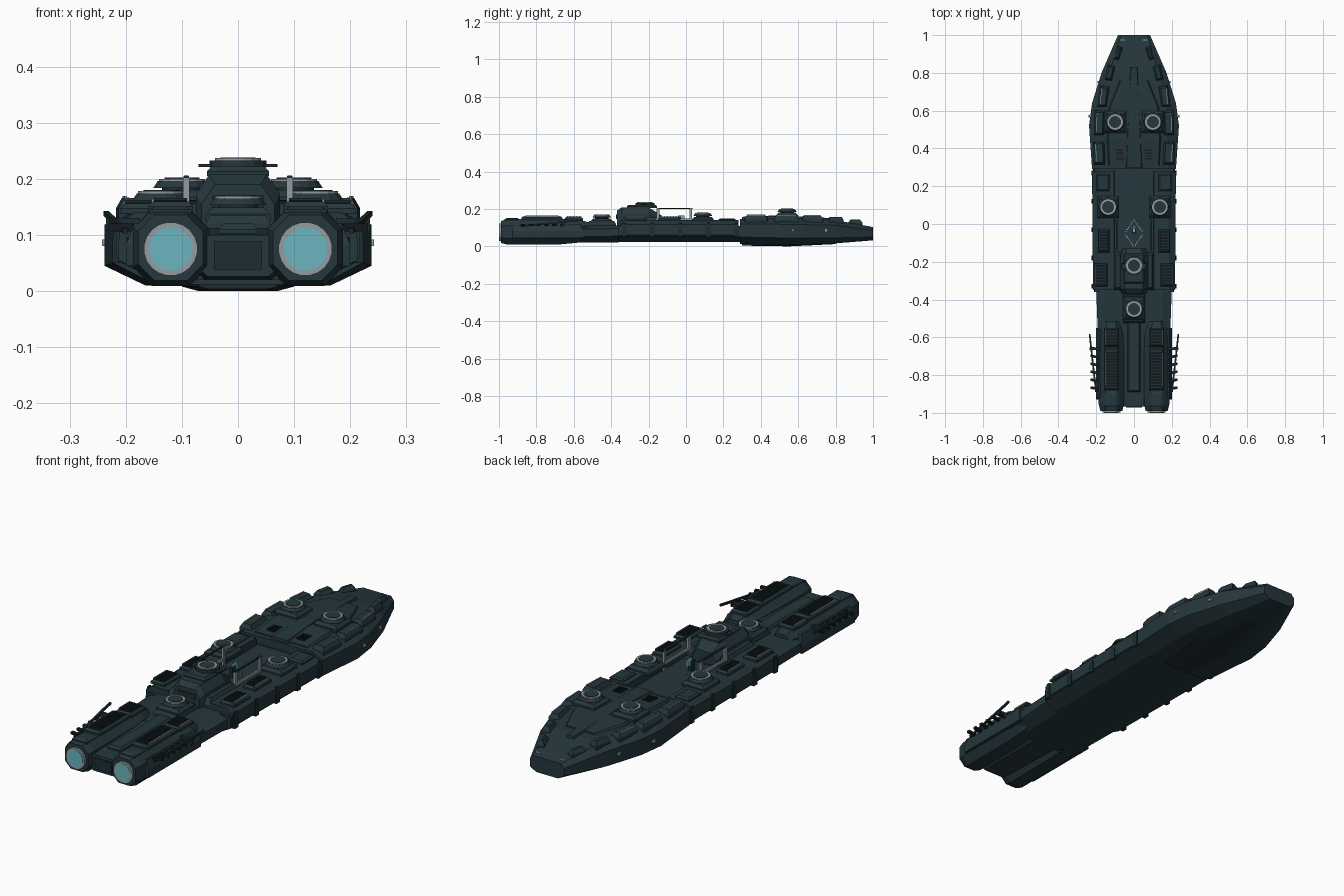
import bpy, bmesh, math
from mathutils import Matrix, Vector

def material(name, rgb):
    m = bpy.data.materials.new(name)
    m.diffuse_color = (*rgb, 1)
    return m

HULL = material("dark teal hull", (0.018, 0.038, 0.046))
DARK = material("dark recess", (0.007, 0.011, 0.013))
TRIM = material("shadow teal trim", (0.012, 0.026, 0.031))
GREY = material("light grey metal", (0.30, 0.33, 0.35))
CYAN = material("cyan glow", (0.15, 0.46, 0.53))

def finish(name, bm, mat):
    bmesh.ops.recalc_face_normals(bm, faces=bm.faces[:])
    me = bpy.data.meshes.new(name)
    bm.to_mesh(me)
    bm.free()
    me.materials.append(mat)
    ob = bpy.data.objects.new(name, me)
    bpy.context.collection.objects.link(ob)
    return ob

def loft(name, rings, mat=HULL):
    """Skin a list of closed rings of 3D points."""
    bm = bmesh.new()
    vs = [[bm.verts.new(p) for p in r] for r in rings]
    n = len(rings[0])
    for a, b in zip(vs, vs[1:]):
        for i in range(n):
            bm.faces.new((a[i], a[(i + 1) % n], b[(i + 1) % n], b[i]))
    bm.faces.new(vs[0])
    bm.faces.new(vs[-1])
    return finish(name, bm, mat)

def hull(name, stations, mat=HULL):
    """Symmetric hull; station = y, bottom half width, bottom z, side half width, side z low, side z high, deck half width, deck z."""
    rings = []
    for y, wb, zb, w, z1, z2, wt, zt in stations:
        half = [(wb, zb), (w, z1), (w, z2), (wt, zt)]
        rings.append([(x, y, z) for x, z in half] + [(-x, y, z) for x, z in reversed(half)])
    return loft(name, rings, mat)

def box(name, x, y, z, sx, sy, h, inset=0.0, rot=0.0, mat=HULL, tilt=0.0):
    """Box standing on z whose top is inset; rot turns about z, tilt about x."""
    rings = []
    m = Matrix.Translation((x, y, z)) @ Matrix.Rotation(rot, 4, 'Z') @ Matrix.Rotation(tilt, 4, 'X')
    for k, i in ((0, 0), (h * 0.5, 0), (h, inset)):
        a, b = sx / 2 - i, sy / 2 - i
        rings.append([m @ Vector(p) for p in ((a, b, k), (-a, b, k), (-a, -b, k), (a, -b, k))])
    return loft(name, rings, mat)

def disc(name, x, y, z, r, h, mat, n=16, axis='Z', r2=None):
    bm = bmesh.new()
    bmesh.ops.create_cone(bm, cap_ends=True, segments=n, radius1=r, radius2=r if r2 is None else r2, depth=h)
    m = Matrix.Rotation(math.pi / n, 4, 'Z')
    if axis == 'Y':
        m = Matrix.Rotation(math.pi / 2, 4, 'X') @ m
        off = (x, y, z)
    else:
        off = (x, y, z + h / 2)
    bmesh.ops.transform(bm, matrix=Matrix.Translation(off) @ m, verts=bm.verts[:])
    return finish(name, bm, mat)

def turret(name, x, y, z):
    """Low round turret with a light ring on top."""
    box(name + "_plinth", x, y, z - 0.02, 0.115, 0.115, 0.024, 0.012)
    disc(name + "_neck", x, y, z, 0.036, 0.012, TRIM)
    disc(name + "_body", x, y, z + 0.008, 0.052, 0.012, HULL, r2=0.044)
    disc(name + "_ring", x, y, z + 0.02, 0.042, 0.004, GREY)
    disc(name + "_cap", x, y, z + 0.02, 0.032, 0.006, HULL)

def vent(name, x, y, z, sx, sy, n):
    """Raised pad carrying a dark grille of slats."""
    box(name + "_pad", x, y, z, sx, sy, 0.018, 0.008)
    box(name + "_grille", x, y, z + 0.016, sx * 0.72, sy * 0.85, 0.004, mat=DARK)
    for i in range(n):
        yy = y + sy * 0.8 * ((i + 0.5) / n - 0.5)
        box(name + "_slat", x, yy, z + 0.018, sx * 0.72, sy * 0.3 / n, 0.006, mat=TRIM)
    s = 1 if x > 0 else -1
    box(name + "_strip", x + s * sx * 0.4, y, z + 0.016, 0.004, sy * 0.8, 0.006, mat=GREY)

# Main hull: bow, waist and stern
hull("bow_hull", [
    (0.29, .15, .012, .222, .05, .12, .18, .145),
    (0.52, .165, .01, .238, .045, .118, .175, .152),
    (0.64, .155, .01, .222, .045, .116, .165, .150),
    (0.80, .115, .016, .172, .045, .113, .13, .140),
    (1.00, .055, .032, .085, .05, .085, .07, .103)])
hull("keel_plate", [
    (0.30, .055, .004, .07, .008, .012, .07, .02),
    (0.55, .07, .0, .10, .008, .012, .10, .02),
    (0.80, .03, .012, .05, .016, .02, .05, .03)], TRIM)
hull("mid_hull", [
    (-0.36, .15, .022, .213, .055, .09, .21, .11),
    (0.30, .15, .022, .218, .055, .09, .21, .11)])
hull("waist_hull", [
    (-0.62, .13, .02, .19, .05, .09, .16, .108),
    (-0.35, .14, .022, .20, .055, .095, .15, .113)])
hull("stern_core", [
    (-0.965, .055, .026, .07, .04, .085, .055, .10),
    (-0.60, .06, .02, .08, .04, .09, .06, .112)])
box("stern_panel", 0, -0.968, 0.038, 0.085, 0.006, 0.05, mat=TRIM)
box("stern_spine", 0, -0.68, 0.10, 0.07, 0.42, 0.02, 0.008)

# Bow deck: tapering spine and raised shoulder deck
loft("bow_spine", [[(w, y, z - .03), (w * .7, y, z), (-w * .7, y, z), (-w, y, z - .03)]
                   for y, w, z in ((.30, .055, .158), (.5, .045, .166), (.83, .022, .148))])
loft("bow_deck", [[(w, y, z - .03), (w - .02, y, z), (.02 - w, y, z), (-w, y, z - .03)]
                  for y, w, z in ((.31, .15, .152), (.45, .155, .162), (.62, .145, .160), (.76, .09, .150))])
turret("stern_turret", 0, -0.45, 0.145)
box("stern_turret_base", 0, -0.45, 0.105, 0.115, 0.15, 0.03, 0.008)

# Command tower stepping up to the top turret
loft("bridge_tower", [[(w, y, .105), (w, y, zt - .035), (w - .024, y, zt), (.024 - w, y, zt), (-w, y, zt - .035), (-w, y, .105)]
                      for y, w, zt in ((-.37, .065, .19), (-.345, .075, .208), (-.20, .075, .208), (-.13, .062, .165))])
box("bridge_roof", 0, -0.235, 0.205, 0.11, 0.16, 0.017, 0.008)
box("bridge_wing", 0, -0.225, 0.221, 0.14, 0.03, 0.005, mat=TRIM)
disc("top_turret_body", 0, -0.22, 0.22, 0.052, 0.013, HULL)
disc("top_turret_ring", 0, -0.22, 0.233, 0.042, 0.004, GREY)
disc("top_turret_cap", 0, -0.22, 0.233, 0.032, 0.005, HULL)
box("bridge_window", 0, -0.371, 0.145, 0.09, 0.006, 0.025, mat=TRIM)

# Landing court with dotted diamond and beacon
box("court_floor", 0, 0.08, 0.108, 0.19, 0.40, 0.005, mat=HULL)
for sx in (-1, 1):
    for sy in (-1, 1):
        for i in range(7):
            t = i / 7
            box("court_dot", sx * 0.05 * t, -0.05 + sy * 0.07 * (1 - t), 0.112, 0.006, 0.006, 0.004, mat=GREY)
box("beacon_post", 0, -0.04, 0.11, 0.016, 0.025, 0.05, mat=TRIM)
box("beacon_light", 0, -0.025, 0.14, 0.01, 0.036, 0.026, mat=CYAN)

# Shoulder pads along the bow: x, y, length, width, z, turn
PADS = ((.185, .375, .12, .06, .130, -.04), (.183, .535, .13, .055, .128, .03), (.162, .675, .11, .05, .128, .12),
        (.128, .80, .08, .04, .122, .22), (.085, .905, .07, .03, .108, .3))

for s in (-1, 1):
    # Side wall of the landing court
    loft("side_deck", [[(s * a, y, z) for a, z in ((.10, .09), (.105, .14), (.185, .14), (w, .118), (w, .06), (.17, .04))]
                       for y, w in ((-.35, .217), (.28, .222))])
    box("tower_flank", s * 0.085, -0.25, 0.10, 0.05, 0.20, 0.055, 0.015)
    for i in range(5):
        box("side_rib", s * 0.217, -0.33 + i * 0.15, 0.05, 0.014, 0.025, 0.075, 0.004, mat=TRIM)
    # Bow pads with light edge strips
    for i, (x, y, l, w, z, r) in enumerate(PADS):
        box("bow_pad", s * x, y, z, w, l, 0.036, 0.01, s * r)
        if i < 3:
            box("bow_pad_strip", s * (x + w * .28), y, z + 0.033, 0.005, l * .8, 0.006, 0, s * r, GREY)
    for x, y in ((.238, .57), (.19, .75)):
        box("side_lamp", s * x, y, 0.08, 0.008, 0.014, 0.012, mat=GREY)
    box("bow_lamp", s * 0.06, 0.975, 0.104, 0.025, 0.006, 0.005, mat=CYAN)
    for k in range(4):
        box("deck_slat", s * 0.075, 0.345 + k * 0.015, 0.151, 0.04, 0.007, 0.010, mat=DARK)
    # Turrets on bow and court walls
    turret("bow_turret", s * 0.10, 0.54, 0.176)
    turret("court_turret", s * 0.137, 0.09, 0.154)
    # Pads and vents on the middle deck
    vent("mid_vent", s * 0.175, -0.27, 0.138, 0.07, 0.12, 6)
    vent("court_vent", s * 0.16, -0.09, 0.138, 0.06, 0.12, 6)
    box("mid_pad", s * 0.165, 0.22, 0.138, 0.07, 0.09, 0.012, 0.008)
    # Crane beside the court
    box("crane_post", s * 0.092, 0.025, 0.11, 0.01, 0.012, 0.095, mat=GREY)
    box("crane_boom", s * 0.092, -0.06, 0.200, 0.008, 0.19, 0.006, mat=TRIM)
    box("crane_rail", s * 0.092, -0.07, 0.138, 0.008, 0.19, 0.01, mat=GREY)
    box("crane_foot", s * 0.092, -0.15, 0.138, 0.012, 0.016, 0.064, mat=GREY)

    # Engine pod with glowing nozzle
    rings = []
    for y, k, zc in ((-.99, .86, .077), (-.955, 1, .077), (-.68, 1, .078), (-.58, .92, .082), (-.515, .62, .085)):
        a, b, c = .067 * k, .068 * k, .034 * k
        rings.append([(s * .12 + px, y, zc + pz) for px, pz in
                      ((a, c), (c, b), (-c, b), (-a, c), (-a, -c), (-c, -b), (c, -b), (a, -c))])
    loft("engine_pod", rings)
    disc("nozzle_ring", s * .12, -.991, .075, .048, .016, GREY, 20, 'Y')
    disc("nozzle_glow", s * .12, -.992, .075, .039, .016, CYAN, 20, 'Y')
    vent("pod_vent_rear", s * 0.12, -0.77, 0.142, 0.08, 0.22, 11)
    vent("pod_vent_front", s * 0.12, -0.60, 0.138, 0.08, 0.10, 5)
    box("pod_cowl", s * 0.12, -0.93, 0.138, 0.075, 0.08, 0.014, 0.012)
    # Outer fairing with mast and stub guns
    box("pod_fairing", s * 0.175, -0.74, 0.045, 0.05, 0.38, 0.075, 0.015, mat=HULL)
    for i in range(6):
        box("stub_gun", s * 0.208, -0.87 + i * 0.042, 0.108, 0.045, 0.014, 0.012, rot=s * 0.2, mat=DARK)
    box("mast", s * 0.218, -0.735, 0.118, 0.009, 0.31, 0.009, rot=-s * 0.11, mat=TRIM, tilt=0.10)
    box("mast_bracket", s * 0.205, -0.66, 0.105, 0.06, 0.012, 0.025, mat=TRIM)
